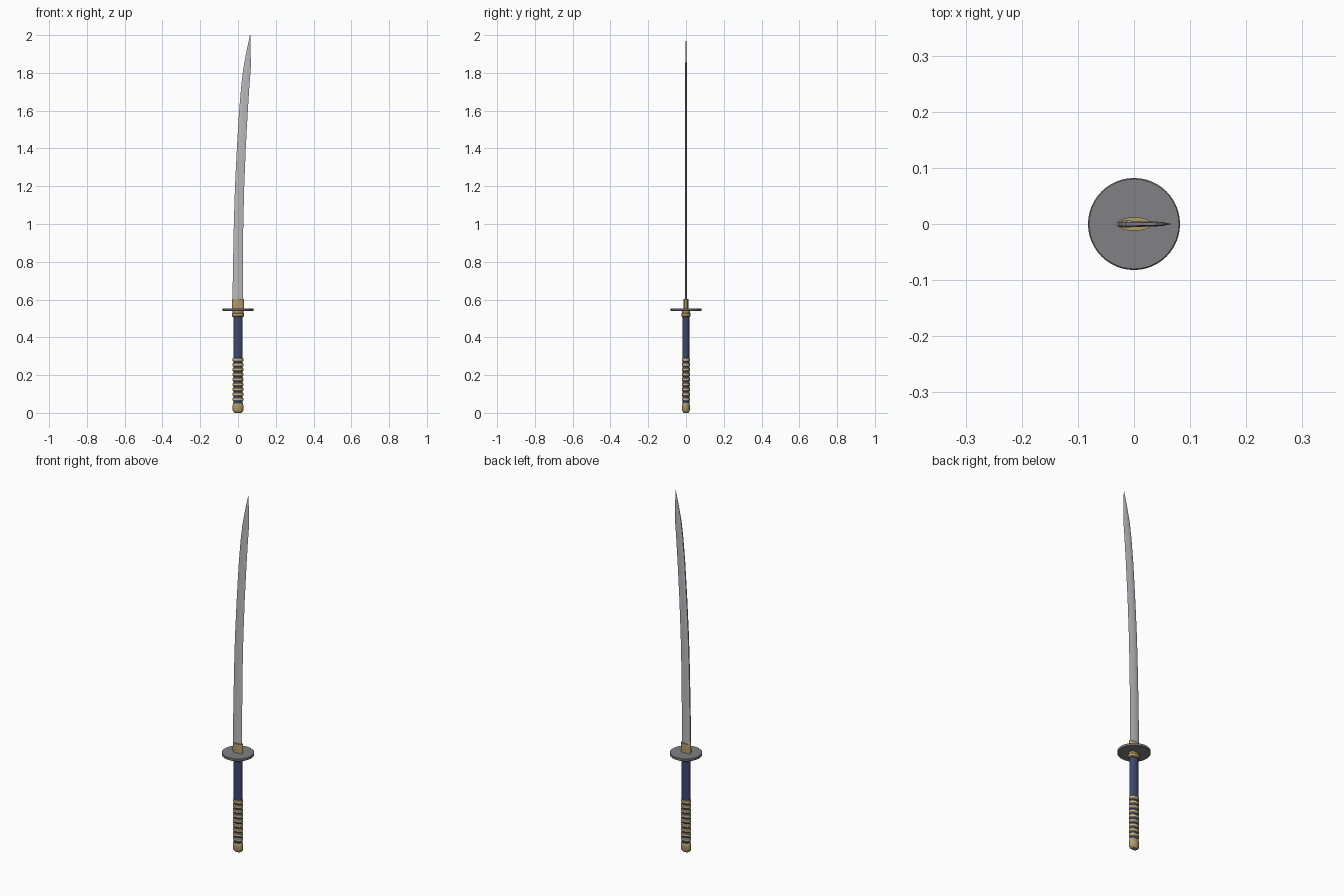
import bpy, bmesh, math

if "Cube" in bpy.data.objects:
    bpy.data.objects.remove(bpy.data.objects["Cube"])


def material(name, rgb):
    m = bpy.data.materials.new(name)
    m.diffuse_color = (*rgb, 1)
    m.use_nodes = True
    m.node_tree.nodes["Principled BSDF"].inputs["Base Color"].default_value = m.diffuse_color
    return m


steel = material("blade steel", (0.50, 0.50, 0.52))
iron = material("guard iron", (0.22, 0.22, 0.23))
gold = material("antique gold", (0.46, 0.33, 0.13))
cord = material("pale cord", (0.60, 0.47, 0.25))
navy = material("navy grip", (0.045, 0.065, 0.16))


def loft(name, rings, mat, smooth=True):
    """Skin a list of equal-length point rings and cap both ends."""
    bm = bmesh.new()
    loops = [[bm.verts.new(p) for p in r] for r in rings]
    n = len(loops[0])
    for a, b in zip(loops, loops[1:]):
        for i in range(n):
            j = (i + 1) % n
            bm.faces.new((a[i], a[j], b[j], b[i]))
    bm.faces.new(loops[0][::-1])
    bm.faces.new(loops[-1])
    bmesh.ops.remove_doubles(bm, verts=bm.verts, dist=1e-5)
    bmesh.ops.recalc_face_normals(bm, faces=bm.faces)
    mesh = bpy.data.meshes.new(name)
    bm.to_mesh(mesh)
    bm.free()
    mesh.materials.append(mat)
    ob = bpy.data.objects.new(name, mesh)
    bpy.context.collection.objects.link(ob)
    if smooth:
        bpy.context.view_layer.objects.active = ob
        ob.select_set(True)
        bpy.ops.object.shade_smooth_by_angle(angle=math.radians(35))
        ob.select_set(False)
    return ob


def oval(name, profile, mat, n=32):
    """Stack of ellipses, each given as (z, x radius, y radius)."""
    return loft(name, [[(rx * math.cos(2 * math.pi * i / n),
                         ry * math.sin(2 * math.pi * i / n), z)
                        for i in range(n)] for z, rx, ry in profile], mat)


# Curved blade: z, spine x, cutting edge x, half thickness
sections = [(0.56, -0.030, 0.026, 0.0065), (0.80, -0.026, 0.026, 0.0064),
            (1.00, -0.022, 0.028, 0.0062), (1.20, -0.016, 0.033, 0.0060),
            (1.40, -0.006, 0.041, 0.0056), (1.60, 0.006, 0.052, 0.0052),
            (1.74, 0.018, 0.061, 0.0048), (1.83, 0.029, 0.068, 0.0044),
            (1.92, 0.046, 0.067, 0.0028), (2.00, 0.0635, 0.065, 0.0004)]
rings = []
for z, s, e, t in sections:
    w = e - s
    rings.append([(s, -t * .6, z), (s + w * .12, -t, z), (s + w * .5, -t * .85, z), (e, 0, z),
                  (s + w * .5, t * .85, z), (s + w * .12, t, z), (s, t * .6, z)])
loft("blade", rings, steel)

# Collar, guard and ferrule
oval("blade_collar", [(0.55, 0.031, 0.012), (0.604, 0.031, 0.012)], gold)
oval("guard", [(0.539, 0.080, 0.080), (0.541, 0.082, 0.082),
               (0.551, 0.082, 0.082), (0.553, 0.080, 0.080)], iron, 48)
oval("ferrule_lower", [(0.508, 0.028, 0.021), (0.512, 0.032, 0.024),
                       (0.526, 0.032, 0.024), (0.530, 0.028, 0.021)], gold)
oval("ferrule_upper", [(0.526, 0.028, 0.020), (0.540, 0.028, 0.020)], gold)

# Grip core and cord bands
oval("grip", [(0.04, 0.025, 0.018), (0.51, 0.025, 0.018)], navy)
for k in range(9):
    z = 0.072 + k * 0.0262
    oval(f"cord_band_{k + 1}",
         [(z - 0.010, 0.025, 0.018), (z - 0.006, 0.028, 0.021),
          (z + 0.006, 0.028, 0.021), (z + 0.010, 0.025, 0.018)], cord)

# Pommel
oval("pommel", [(0.0, 0.017, 0.011), (0.004, 0.023, 0.016), (0.012, 0.028, 0.020),
                (0.040, 0.028, 0.020), (0.050, 0.026, 0.018), (0.055, 0.022, 0.015)], gold)
